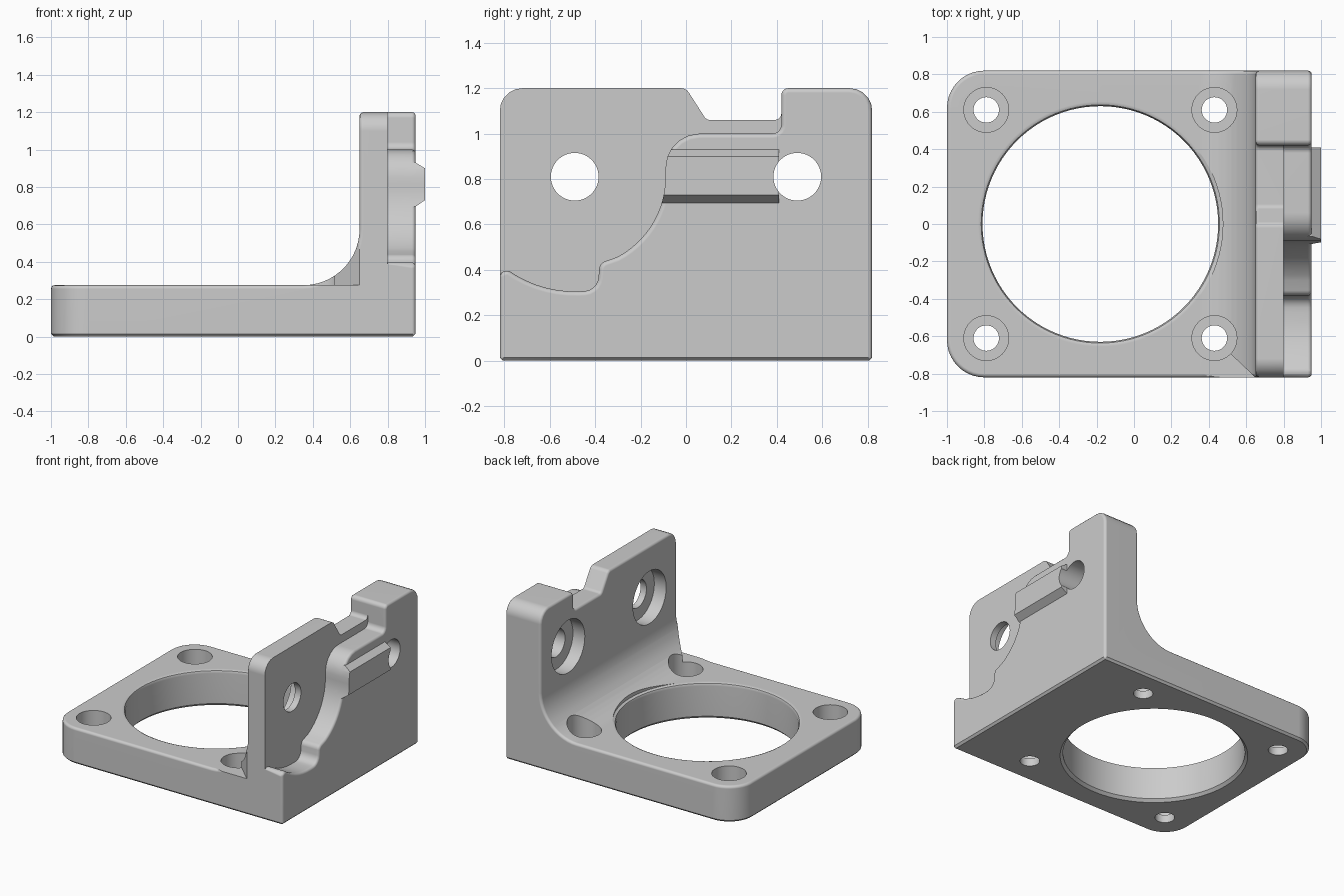
import bpy, bmesh, math
from mathutils import Vector

if "Cube" in bpy.data.objects:
    bpy.data.objects.remove(bpy.data.objects["Cube"], do_unlink=True)

grey = bpy.data.materials.new("light_grey")
grey.use_nodes = True
GREY = (0.6, 0.6, 0.6, 1)
grey.diffuse_color = GREY
grey.node_tree.nodes["Principled BSDF"].inputs["Base Color"].default_value = GREY

HALF = 0.82            # half depth of the bracket
BASE = 0.275           # base plate thickness
INNER, STEP, OUTER = 0.65, 0.8, 0.95   # wall faces along x


def loft(name, rings):
    """Closed solid through rings of equal point count."""
    bm = bmesh.new()
    rows = [[bm.verts.new(p) for p in ring] for ring in rings]
    n = len(rows[0])
    for a, b in zip(rows, rows[1:]):
        for i in range(n):
            j = (i + 1) % n
            bm.faces.new((a[i], a[j], b[j], b[i]))
    bm.faces.new(rows[0])
    bm.faces.new(rows[-1])
    bmesh.ops.recalc_face_normals(bm, faces=bm.faces)
    mesh = bpy.data.meshes.new(name)
    bm.to_mesh(mesh)
    bm.free()
    mesh.materials.append(grey)
    obj = bpy.data.objects.new(name, mesh)
    bpy.context.collection.objects.link(obj)
    return obj


def place(u, v, h, axis):
    return {"x": (h, u, v), "y": (u, h, v), "z": (u, v, h)}[axis]


def prism(name, outline, axis, lo, hi):
    return loft(name, [[place(u, v, h, axis) for u, v in outline] for h in (lo, hi)])


def turned(name, profile, centre, axis, n=64):
    """Round cutter from (radius, height) pairs."""
    return loft(name, [[place(u, v, h, axis) for u, v in arc(*centre, r, 0, 360 - 360 / n, n)]
                       for r, h in profile])


def arc(cu, cv, r, a0, a1, n):
    angles = [math.radians(a0 + (a1 - a0) * i / (n - 1)) for i in range(n)]
    return [(cu + r * math.cos(a), cv + r * math.sin(a)) for a in angles]


def rounded(corners, n=6):
    """Polygon outline; a third value on a corner rounds it."""
    out = []
    for i, c in enumerate(corners):
        p = Vector(c[:2])
        if len(c) == 2:
            out.append(tuple(p))
            continue
        a = (Vector(corners[i - 1][:2]) - p).normalized()
        b = (Vector(corners[(i + 1) % len(corners)][:2]) - p).normalized()
        half = math.acos(a.dot(b)) / 2
        mid = p + (a + b).normalized() * (c[2] / math.sin(half))
        start = p + a * (c[2] / math.tan(half)) - mid
        first = math.degrees(math.atan2(start.y, start.x))
        turn = 180 - math.degrees(2 * half)
        if a.x * b.y - a.y * b.x > 0:
            turn = -turn
        out += arc(mid.x, mid.y, c[2], first, first + turn, n)
    return out


def combine(obj, other, operation, keep=False):
    mod = obj.modifiers.new("combine", "BOOLEAN")
    mod.object, mod.operation, mod.solver = other, operation, "EXACT"
    graph = bpy.context.evaluated_depsgraph_get()
    mesh = bpy.data.meshes.new_from_object(obj.evaluated_get(graph))
    obj.modifiers.clear()
    obj.data = mesh
    if not keep:
        bpy.data.objects.remove(other, do_unlink=True)


def bevel(obj, rule, width, segments):
    bm = bmesh.new()
    bm.from_mesh(obj.data)
    bmesh.ops.remove_doubles(bm, verts=bm.verts, dist=0.0005)
    bmesh.ops.dissolve_limit(bm, angle_limit=math.radians(1), verts=bm.verts, edges=bm.edges)
    chosen = [e for e in bm.edges if rule(e)]
    bmesh.ops.bevel(bm, geom=chosen, offset=width, offset_type="OFFSET", segments=segments,
                    profile=0.5, affect="EDGES", clamp_overlap=False)
    bm.to_mesh(obj.data)
    bm.free()


def along(e, axis, value):
    return all(abs(v.co[axis] - value) < 0.002 for v in e.verts)


def outer_edge(e):
    return (len(e.link_faces) == 2 and e.is_convex and e.calc_face_angle() > math.radians(40)
            and max(v.co.z for v in e.verts) > 0.03 and not along(e, 0, STEP))


# L-shaped body with an inner fillet, trimmed to the wall outline
side = [(-1, 0), (OUTER, 0), (OUTER, 1.4), (INNER, 1.4)]
side += arc(INNER - 0.3, BASE + 0.3, 0.3, 0, -90, 14) + [(-1, BASE)]
bracket = prism("bracket", side, "y", -1, 1)
wall = rounded([(-HALF, -0.1), (-HALF, 1.2, 0.1), (0, 1.2, 0.04), (0.09, 1.06, 0.03),
                (0.42, 1.06, 0.03), (0.42, 1.2, 0.03), (HALF, 1.2, 0.1), (HALF, -0.1)])
combine(bracket, prism("wall_outline", wall, "x", -1.2, 1.2), "INTERSECT")

# Rounded plate corners and chamfered underside
bevel(bracket, lambda e: along(e, 0, -1) and abs(e.verts[0].co.z - e.verts[1].co.z) > 0.1, 0.2, 10)
bevel(bracket, lambda e: along(e, 2, 0), 0.015, 1)

# Stepped recess on the outside of the wall
recess = [(-1, 0.35), (-0.82, 0.385)] + arc(-0.49, 0.81, 0.505, 234, 272, 8)
recess += rounded([(-0.47, 0.305), (-0.39, 0.31, 0.065), (-0.38, 0.43, 0.04), (-0.30, 0.457)])[1:-1]
recess += arc(-0.49, 0.81, 0.4, -62, 0, 14)
recess += rounded([(-0.09, 0.81), (-0.09, 1, 0.15), (0.42, 1, 0.04), (0.42, 1.3)])[1:]
recess += [(-1, 1.3)]
recess_cutter = prism("recess_cutter", recess, "x", STEP, 1.2)
combine(bracket, recess_cutter, "DIFFERENCE", keep=True)
bevel(bracket, outer_edge, 0.02, 3)

# Fillet clipped diagonally at the front corner
clip = [(INNER - 0.001, -0.82), (0.3, -0.49), (0.3, -0.9), (INNER - 0.001, -0.9)]
combine(bracket, prism("corner_clip", clip, "z", BASE + 0.001, 0.65), "DIFFERENCE")

# Locating rail, ending flush with the recess
rail = prism("rail", [(0.88, 0.695), (OUTER, 0.695), (1, 0.73), (1, 0.9), (OUTER, 0.93), (0.88, 0.93)],
             "y", -0.16, 0.41)
combine(rail, recess_cutter, "DIFFERENCE")
combine(bracket, rail, "UNION")

# Large central opening with eased rims
opening = [(0.65, -0.1), (0.65, 0), (0.63, 0.02), (0.63, BASE - 0.025), (0.637, BASE - 0.008),
           (0.655, BASE), (0.655, 0.6)]
combine(bracket, turned("opening", opening, (-0.18, 0), "z", 96), "DIFFERENCE")

# Counterbored screw holes in the plate and wall
plate_bore = [(0.068, -0.1), (0.068, 0.06), (0.12, 0.06), (0.12, 0.7)]
wall_bore = [(0.2, 0.4), (0.2, 0.75), (0.105, 0.75), (0.105, 1.2)]
for s in (-1, 1):
    for x in (-0.79, 0.43):
        combine(bracket, turned("plate_bore", plate_bore, (x, s * 0.61), "z", 40), "DIFFERENCE")
    combine(bracket, turned("wall_bore", wall_bore, (s * 0.49, 0.81), "x", 48), "DIFFERENCE")

# Smooth rounds with flat faces kept flat
bpy.ops.object.select_all(action="DESELECT")
bracket.select_set(True)
bpy.context.view_layer.objects.active = bracket
bpy.ops.object.shade_smooth_by_angle(angle=math.radians(35))
weighted = bracket.modifiers.new("flat_faces", "WEIGHTED_NORMAL")
weighted.keep_sharp = True
